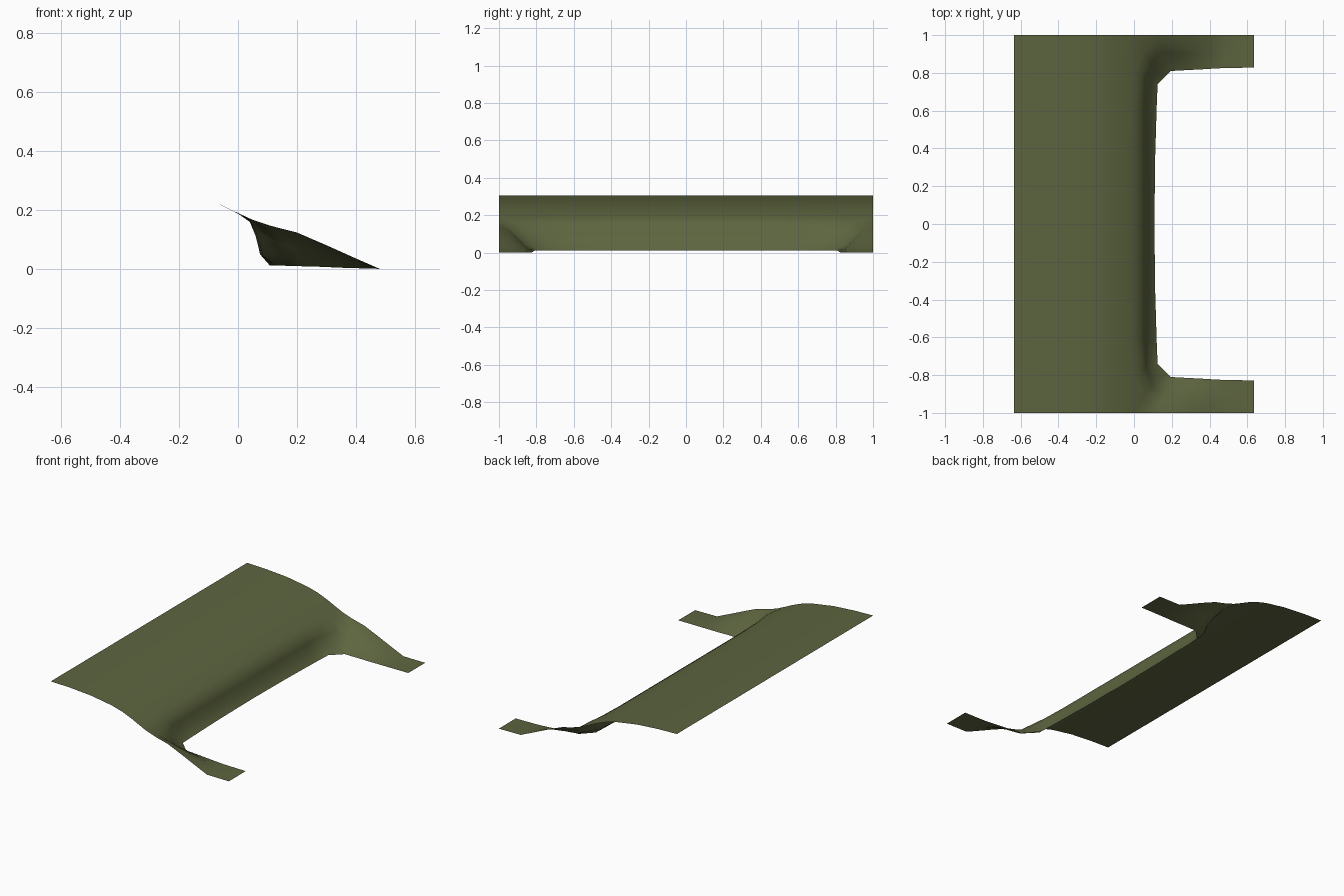
import bpy, bmesh
from mathutils import Vector

if "Cube" in bpy.data.objects:
    bpy.data.objects.remove(bpy.data.objects["Cube"])

mat = bpy.data.materials.new("olive_green")
mat.diffuse_color = (0.11, 0.13, 0.05, 1)
mat.use_nodes = True
mat.node_tree.nodes["Principled BSDF"].inputs["Base Color"].default_value = mat.diffuse_color

# Rear deck profile (x, z), shared by all deck stations
deck = [(-0.635, 0.305), (-0.5, 0.301), (-0.35, 0.29), (-0.2, 0.266), (-0.13, 0.247), (-0.06, 0.219)]

# Front wall stations: five points from upper edge to lower lip
wall = [(0.0, 0.188), (0.04, 0.16), (0.06, 0.112), (0.075, 0.05)]
def straight(y, lip, dx=0.0):
    return [(x + dx * i / 4, y, z) for i, (x, z) in enumerate(wall)] + [(lip, y, 0.012)]

deck_stations = [
    straight(0, 0.108), straight(0.35, 0.112), straight(0.62, 0.12),
    [(0.0, 0.8, 0.19), (0.042, 0.785, 0.163), (0.065, 0.77, 0.115), (0.083, 0.755, 0.05), (0.125, 0.74, 0.012)],
    [(0.0, 1, 0.19), (0.055, 0.91, 0.163), (0.095, 0.86, 0.112), (0.13, 0.83, 0.05), (0.195, 0.81, 0.011)],
]

# Arm stations: outer edge to inner edge, flattening to the tip
def arm(xo, zo, xi, yi, zi, curve):
    pts = []
    for t, f in zip((0, 0.28, 0.52, 0.75, 1), (1, 0.8, 0.5, 0.19, 0)):
        h = f * curve + (1 - t) * (1 - curve)
        pts.append((xo + (xi - xo) * t, 1 + (yi - 1) * t, zi + (zo - zi) * h))
    return pts

arm_stations = [
    arm(0.05, 0.167, 0.21, 0.811, 0.010, 1),
    arm(0.11, 0.147, 0.235, 0.812, 0.009, 1),
    arm(0.20, 0.124, 0.28, 0.815, 0.008, 0.9),
    arm(0.30, 0.081, 0.345, 0.818, 0.005, 0.6),
    arm(0.40, 0.036, 0.41, 0.822, 0.003, 0.3),
    arm(0.48, 0.001, 0.48, 0.826, 0.001, 0),
    arm(0.635, 0.0, 0.635, 0.828, 0.0, 0),
]

bm = bmesh.new()
def add_row(pts):
    return [bm.verts.new(Vector(p)) for p in pts]
def bridge(a, b):
    for i in range(len(a) - 1):
        bm.faces.new((a[i], a[i + 1], b[i + 1], b[i]))

# Deck and central wall
rows = []
for st in deck_stations:
    y = st[0][1]
    rows.append(add_row([(x, y, z) for x, z in deck] + st))
for a, b in zip(rows, rows[1:]):
    bridge(a, b)

# Side arm continues from the corner of the wall
prev = rows[-1][len(deck):]
for st in arm_stations:
    row = add_row(st)
    bridge(prev, row)
    prev = row

# Mirror to the other side
geom = bm.verts[:] + bm.edges[:] + bm.faces[:]
bmesh.ops.mirror(bm, geom=geom, axis='Y', merge_dist=0.0005)
bmesh.ops.remove_doubles(bm, verts=bm.verts[:], dist=0.0005)
bmesh.ops.recalc_face_normals(bm, faces=bm.faces[:])
# Keep the outside of the open sheet facing up
if sum(f.normal.z * f.calc_area() for f in bm.faces) < 0:
    bmesh.ops.reverse_faces(bm, faces=bm.faces[:])
for f in bm.faces:
    f.smooth = True

me = bpy.data.meshes.new("body_panel")
bm.to_mesh(me)
bm.free()
me.materials.append(mat)
ob = bpy.data.objects.new("body_panel", me)
bpy.context.collection.objects.link(ob)
